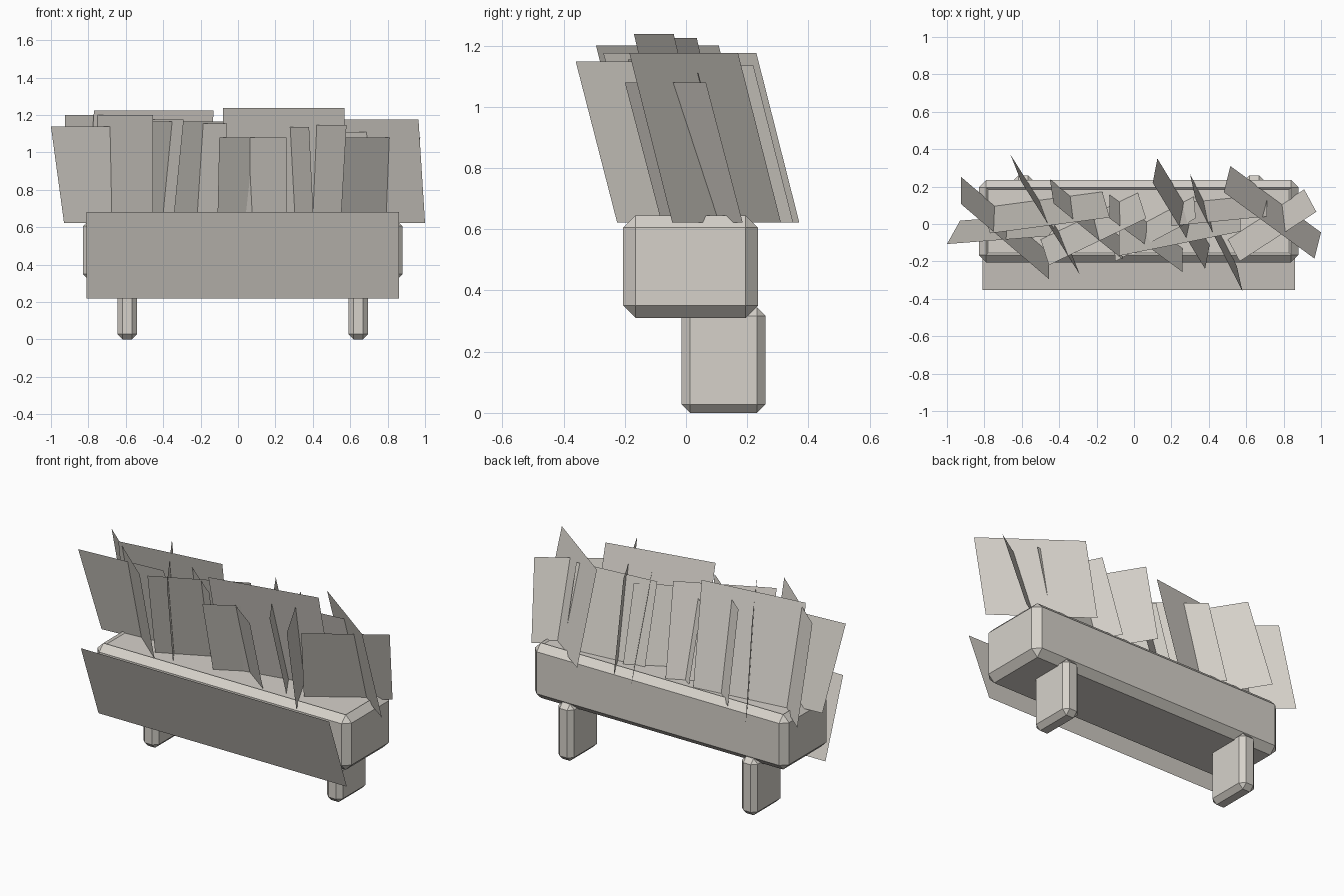
import bpy, bmesh
from mathutils import Vector

if "Cube" in bpy.data.objects:
    bpy.data.objects.remove(bpy.data.objects["Cube"])


def material(name, rgb):
    m = bpy.data.materials.new(name)
    m.diffuse_color = (*rgb, 1)
    m.use_nodes = True
    m.node_tree.nodes["Principled BSDF"].inputs["Base Color"].default_value = m.diffuse_color
    return m


STONE = material("pale warm grey", (0.67, 0.64, 0.59))


def finish(name, bm):
    me = bpy.data.meshes.new(name)
    bm.to_mesh(me)
    bm.free()
    me.materials.append(STONE)
    ob = bpy.data.objects.new(name, me)
    bpy.context.collection.objects.link(ob)
    return ob


def chamfered_box(name, lo, hi, chamfer, recess=False):
    lo, hi = Vector(lo), Vector(hi)
    bm = bmesh.new()
    bmesh.ops.create_cube(bm, size=1)
    for v in bm.verts:
        v.co = [(lo[i] + hi[i]) / 2 + v.co[i] * (hi[i] - lo[i]) for i in range(3)]
    bmesh.ops.bevel(bm, geom=bm.edges[:], offset=chamfer, segments=1,
                    affect='EDGES', profile=0.5)
    if recess:
        # shallow recess in the top face
        bm.normal_update()
        top = max(bm.faces, key=lambda f: f.normal.z * 10 + f.calc_center_median().z)
        bmesh.ops.inset_individual(bm, faces=[top], thickness=0.015, depth=-0.01)
    return finish(name, bm)


def card(name, left, right, top_z, lean, bottom_z):
    """Flat leaf card: top edge from left to right (x, y); lean = top minus base."""
    bm = bmesh.new()
    pts = [(left[0] - lean[0], left[1] - lean[1], bottom_z),
           (right[0] - lean[0], right[1] - lean[1], bottom_z),
           (*right, top_z), (*left, top_z)]
    bm.faces.new([bm.verts.new(p) for p in pts])
    return finish(name, bm)


# planter trough
chamfered_box("planter_box", (-0.83, -0.205, 0.31), (0.88, 0.235, 0.645), 0.04, True)

# two support brackets
for side, x in (("left", -0.592), ("right", 0.643)):
    chamfered_box(side + "_bracket", (x - 0.053, -0.015, 0), (x + 0.053, 0.26, 0.345), 0.028)

# upright foliage cards: top left, top right, top height, lean
CARDS = [
    ((-1.0, -0.107), (-0.455, -0.065), 1.137, (-0.07, -0.125)),
    ((-0.925, 0.107), (-0.455, -0.294), 1.2, (0, -0.145)),
    ((-0.605, 0.23), (-0.29, -0.27), 1.175, (0.055, -0.14)),
    ((-0.77, -0.05), (-0.13, 0.035), 1.225, (0.04, -0.14)),
    ((-0.43, 0.11), (-0.06, -0.19), 1.155, (0.02, -0.13)),
    ((-0.455, -0.22), (0.065, 0.03), 1.165, (0.045, -0.14)),
    ((-0.08, -0.17), (0.57, -0.04), 1.237, (0, -0.145)),
    ((-0.13, 0.03), (0.26, -0.257), 1.08, (0, -0.13)),
    ((0.10, 0.22), (0.38, -0.24), 1.135, (-0.025, -0.13)),
    ((0.33, 0.13), (0.58, -0.36), 1.147, (0.03, -0.135)),
    ((0.48, 0.17), (0.965, -0.185), 1.175, (-0.035, -0.14)),
    ((0.565, -0.2), (0.975, 0.065), 1.08, (0.065, -0.12)),
    ((0.2, -0.01), (0.71, 0.04), 1.11, (0, -0.12)),
    ((-0.1, -0.2), (0.33, 0.03), 1.08, (0.01, -0.12)),
]
for i, (a, b, z, lean) in enumerate(CARDS):
    card(f"foliage_card_{i + 1}", a, b, z, lean, 0.622)

# four overlapping trailing cards hung on the front
for i in range(4):
    x = -0.81 + i * 0.41
    card(f"trailing_card_{i + 1}", (x, -0.353), (x + 0.44, -0.353), 0.68, (0, -0.17), 0.22)
